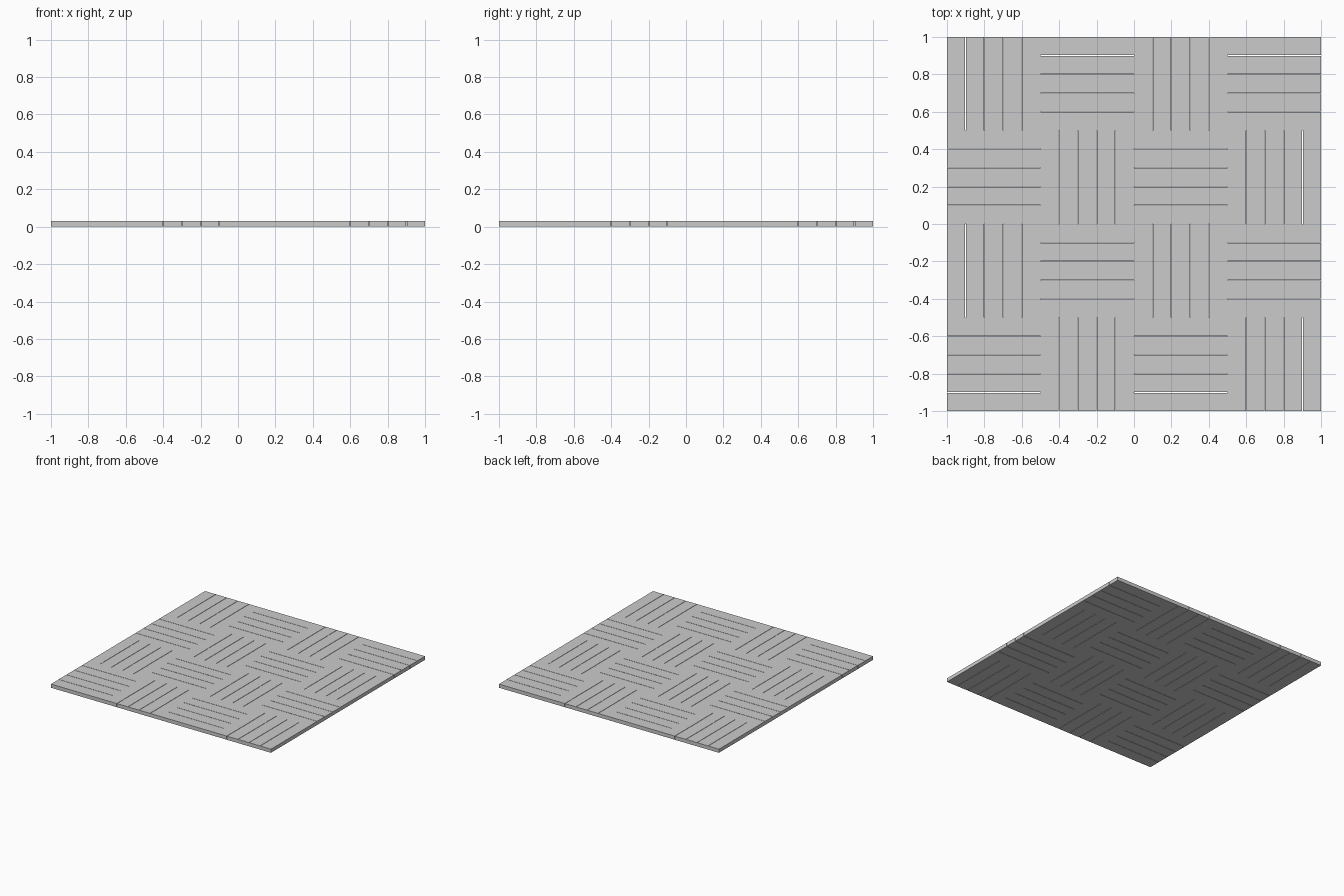
import bpy, math

if "Cube" in bpy.data.objects:
    bpy.data.objects.remove(bpy.data.objects["Cube"])

TILE = 0.5        # square block size
COUNT = 5         # boards per block
GAP = 0.003       # seam between boards of a block
THICK = 0.03
WIDTH = (TILE - GAP * (COUNT - 1)) / COUNT

# one shared board mesh, lying along x
bpy.ops.mesh.primitive_cube_add(size=1)
first = bpy.context.object
mesh = first.data
mesh.name = "floor_board"
for v in mesh.vertices:
    v.co.x *= TILE
    v.co.y *= WIDTH
    v.co.z *= THICK
bpy.data.objects.remove(first)


def add_block(col, row):
    """Five parallel boards; direction alternates like a checkerboard."""
    cx, cy = -0.75 + col * TILE, -0.75 + row * TILE
    turned = (col + row) % 2 == 1
    for k in range(COUNT):
        off = (k - (COUNT - 1) / 2) * (WIDTH + GAP)
        board = bpy.data.objects.new(f"floor_board_{col}_{row}_{k}", mesh)
        board.location = (cx + off, cy, THICK / 2) if turned else (cx, cy + off, THICK / 2)
        board.rotation_euler.z = math.pi / 2 if turned else 0
        bpy.context.collection.objects.link(board)


# basket-weave parquet, four blocks by four
for col in range(4):
    for row in range(4):
        add_block(col, row)
